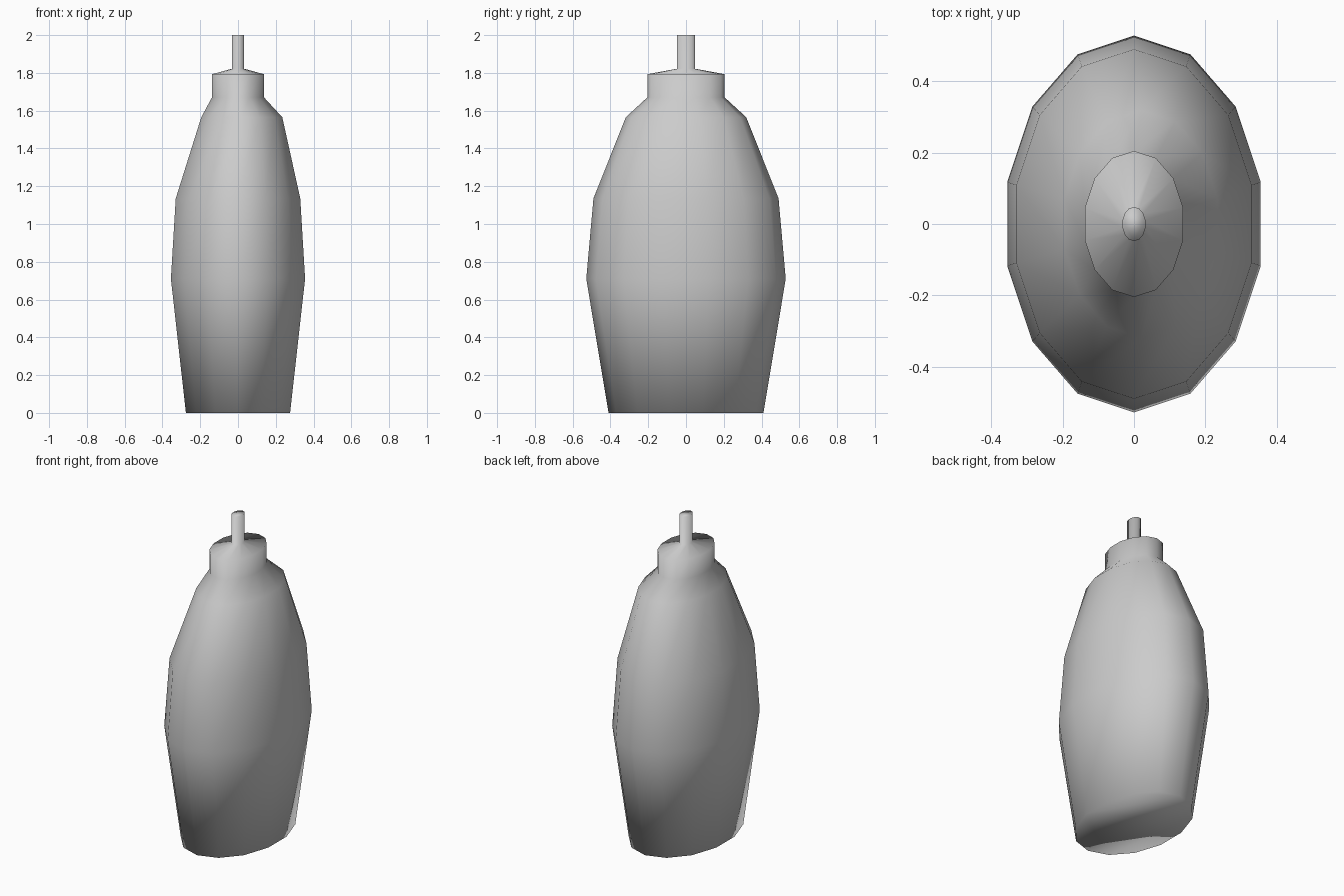
import bpy, bmesh, math

if "Cube" in bpy.data.objects:
    bpy.data.objects.remove(bpy.data.objects["Cube"])

SIDES = 14
RATIO = 0.69  # oval: x radius / y radius

# (z, y radius, x shift) rings: base, belly, shoulder, neck, cap, nozzle
PROFILE = [
    (0.0, 0.41, 0.0), (0.71, 0.528, 0.0), (1.135, 0.49, 0.0),
    (1.565, 0.319, 0.02), (1.67, 0.205, 0.0), (1.793, 0.205, 0.0),
    (1.822, 0.048, 0.0), (2.0, 0.048, 0.0),
]


def oval_ring(bm, z, radius, shift):
    ring = []
    for i in range(SIDES):
        a = math.tau * i / SIDES + math.pi / 2
        ring.append(bm.verts.new((shift + radius * RATIO * math.cos(a),
                                  radius * math.sin(a), z)))
    return ring


# Bottle with neck and nozzle, lofted through the oval rings
bm = bmesh.new()
rings = [oval_ring(bm, *p) for p in PROFILE]
for low, high in zip(rings, rings[1:]):
    for i in range(SIDES):
        j = (i + 1) % SIDES
        bm.faces.new((low[i], low[j], high[j], high[i]))

# Closed base and nozzle tip
bm.faces.new(rings[0][::-1])
bm.faces.new(rings[-1])
for f in bm.faces:
    f.smooth = True

mesh = bpy.data.meshes.new("bottle")
bm.to_mesh(mesh)
bm.free()
bottle = bpy.data.objects.new("bottle", mesh)
bpy.context.collection.objects.link(bottle)
